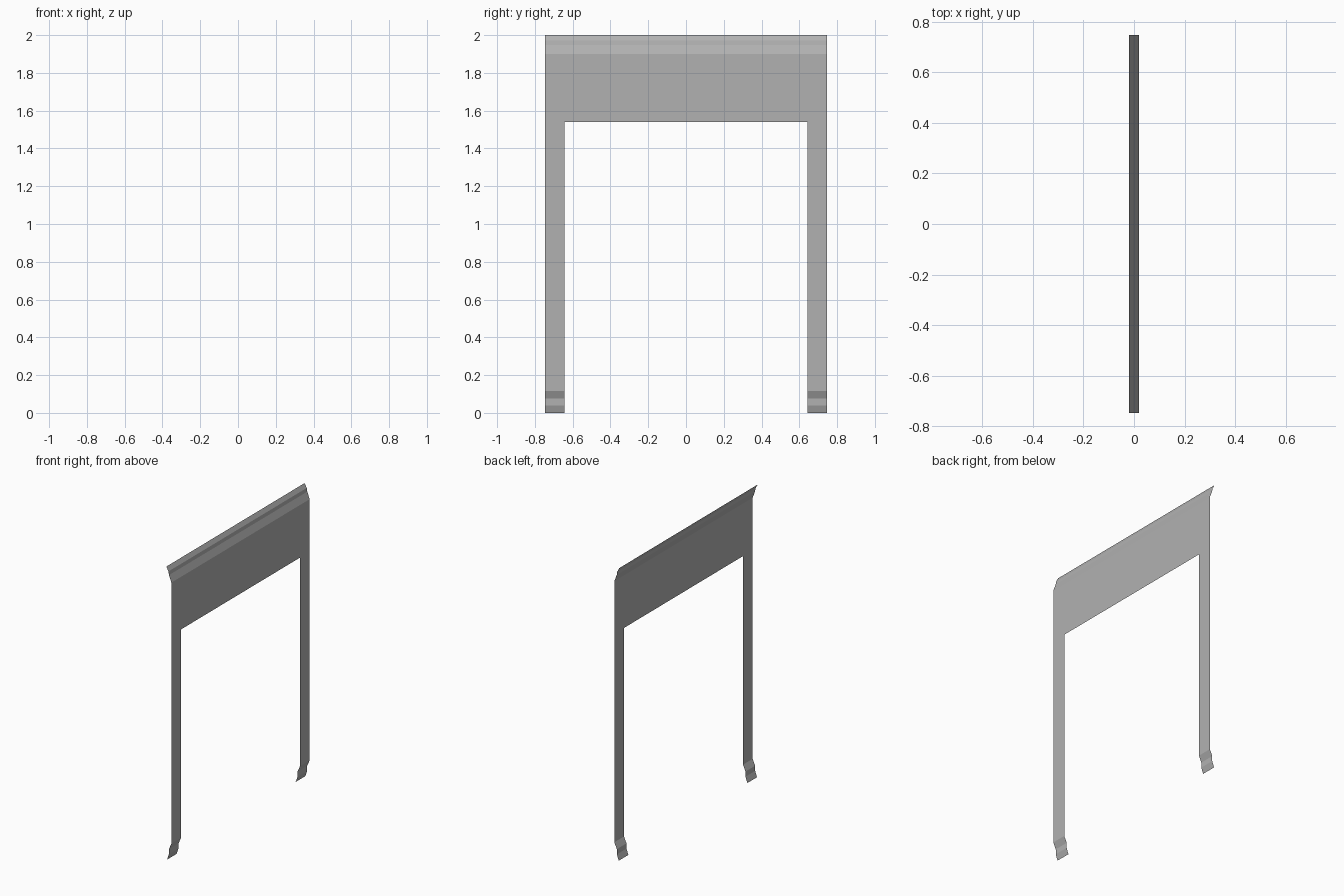
import bpy, bmesh

if "Cube" in bpy.data.objects:
    bpy.data.objects.remove(bpy.data.objects["Cube"])

HALF_W, INNER, OPEN_Z = 0.746, 0.642, 1.541
FACE_X = 0.019

# Side profiles (x, z) of the thin moulded sheet
header_profile = [(FACE_X, OPEN_Z), (FACE_X, 1.9), (0.001, 1.947),
                  (-0.003, 1.971), (-0.019, 2.0)]
leg_profile = [(-0.014, 0.0), (0.0, 0.04), (0.0, 0.075),
               (FACE_X, 0.117), (FACE_X, OPEN_Z)]

# Dark grey finish
grey = bpy.data.materials.new("dark_grey")
grey.diffuse_color = (0.44, 0.44, 0.44, 1)
grey.use_nodes = True
grey.node_tree.nodes["Principled BSDF"].inputs["Base Color"].default_value = grey.diffuse_color


def sheet(name, profile, ys):
    """Sweep an open profile along y through the given stations."""
    bm = bmesh.new()
    rows = [[bm.verts.new((x, y, z)) for y in ys] for x, z in profile]
    for a, b in zip(rows, rows[1:]):
        for i in range(len(ys) - 1):
            bm.faces.new((a[i], a[i + 1], b[i + 1], b[i]))
    mesh = bpy.data.meshes.new(name)
    bm.to_mesh(mesh)
    bm.free()
    mesh.materials.append(grey)
    obj = bpy.data.objects.new(name, mesh)
    bpy.context.collection.objects.link(obj)
    return obj


# Wide header with a curled top lip
sheet("header_panel", header_profile, [-HALF_W, -INNER, INNER, HALF_W])

# Two legs with stepped feet, mirrored across y
legs = sheet("side_legs", leg_profile, [INNER, HALF_W])
mirror = legs.modifiers.new("mirror", 'MIRROR')
mirror.use_axis = (False, True, False)
